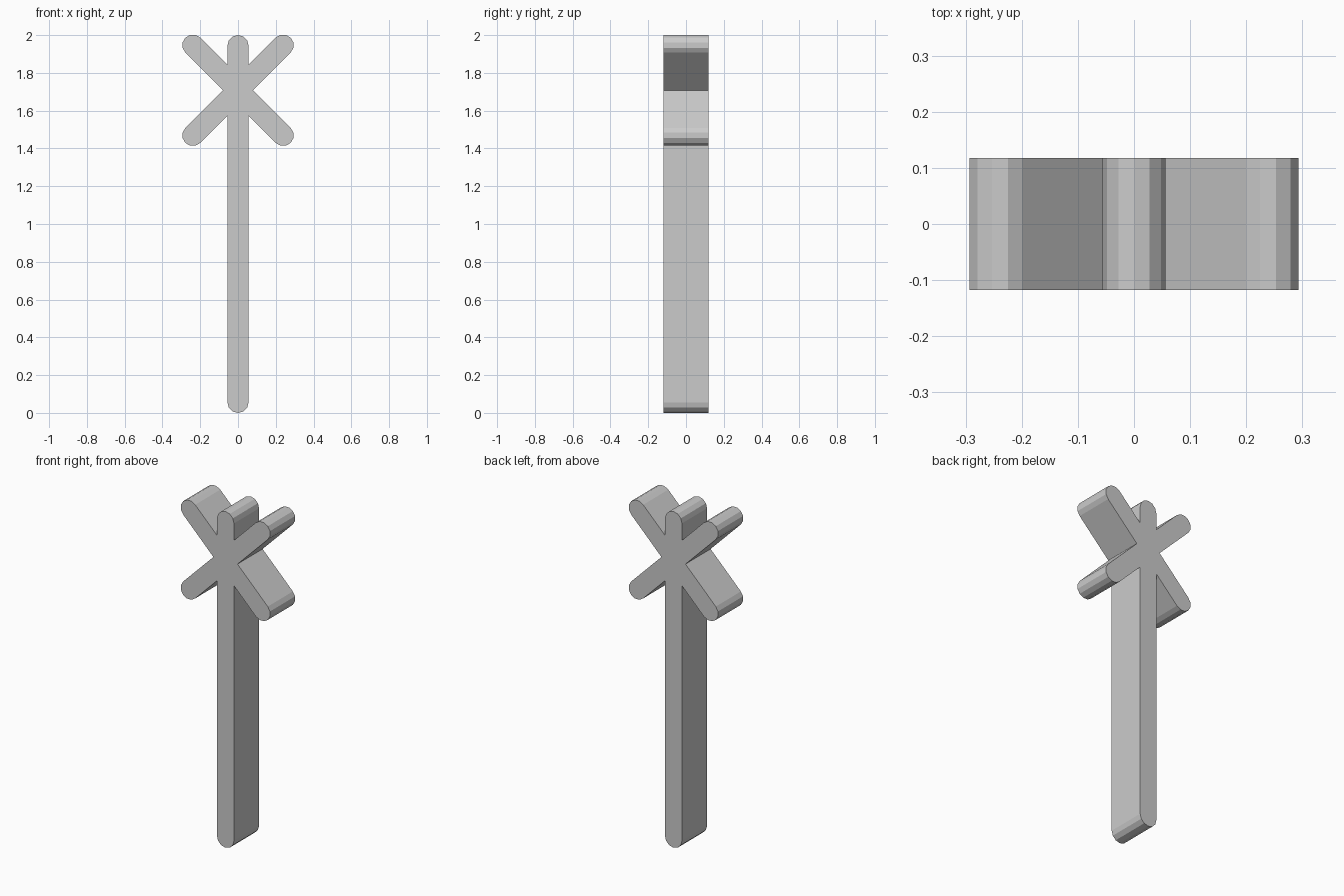
import bpy
import bmesh
from math import radians, sin, cos, pi

cube = bpy.data.objects.get("Cube")
if cube:
    bpy.data.objects.remove(cube, do_unlink=True)

R = 0.056        # half width of every bar, and radius of its rounded end
HUB_Z = 1.708    # height where the bars cross
DEPTH = 0.236    # front to back
CAP_STEPS = 6
ARM = 0.338      # hub to cap centre of a diagonal arm

# Bars as (direction in degrees, distance from hub to cap centre)
bars = [(45, ARM), (90, 2 - R - HUB_Z), (135, ARM),
        (225, ARM), (270, HUB_Z - R), (315, ARM)]


def star_outline():
    """Rounded cap for each bar, then the notch before the next bar."""
    points = []
    for i, (deg, reach) in enumerate(bars):
        a = radians(deg)
        cx, cz = reach * cos(a), HUB_Z + reach * sin(a)
        for k in range(CAP_STEPS + 1):
            t = a - pi / 2 + pi * k / CAP_STEPS
            points.append((cx + R * cos(t), cz + R * sin(t)))
        half_gap = radians((bars[(i + 1) % len(bars)][0] - deg) % 360) / 2
        d = R / sin(half_gap)
        points.append((d * cos(a + half_gap), HUB_Z + d * sin(a + half_gap)))
    return points


# Single extruded body
bm = bmesh.new()
face = bm.faces.new([bm.verts.new((x, -DEPTH / 2, z)) for x, z in star_outline()])
extruded = bmesh.ops.extrude_face_region(bm, geom=[face], use_keep_orig=True)
moved = [g for g in extruded["geom"] if isinstance(g, bmesh.types.BMVert)]
bmesh.ops.translate(bm, verts=moved, vec=(0, DEPTH, 0))
bmesh.ops.recalc_face_normals(bm, faces=bm.faces)
mesh = bpy.data.meshes.new("star_topped_post")
bm.to_mesh(mesh)
bm.free()
post = bpy.data.objects.new("star_topped_post", mesh)
bpy.context.collection.objects.link(post)

# Plain grey
grey = bpy.data.materials.new("light_grey")
grey.use_nodes = True
color = (0.6, 0.6, 0.6, 1)
grey.diffuse_color = color
grey.node_tree.nodes["Principled BSDF"].inputs["Base Color"].default_value = color
mesh.materials.append(grey)
